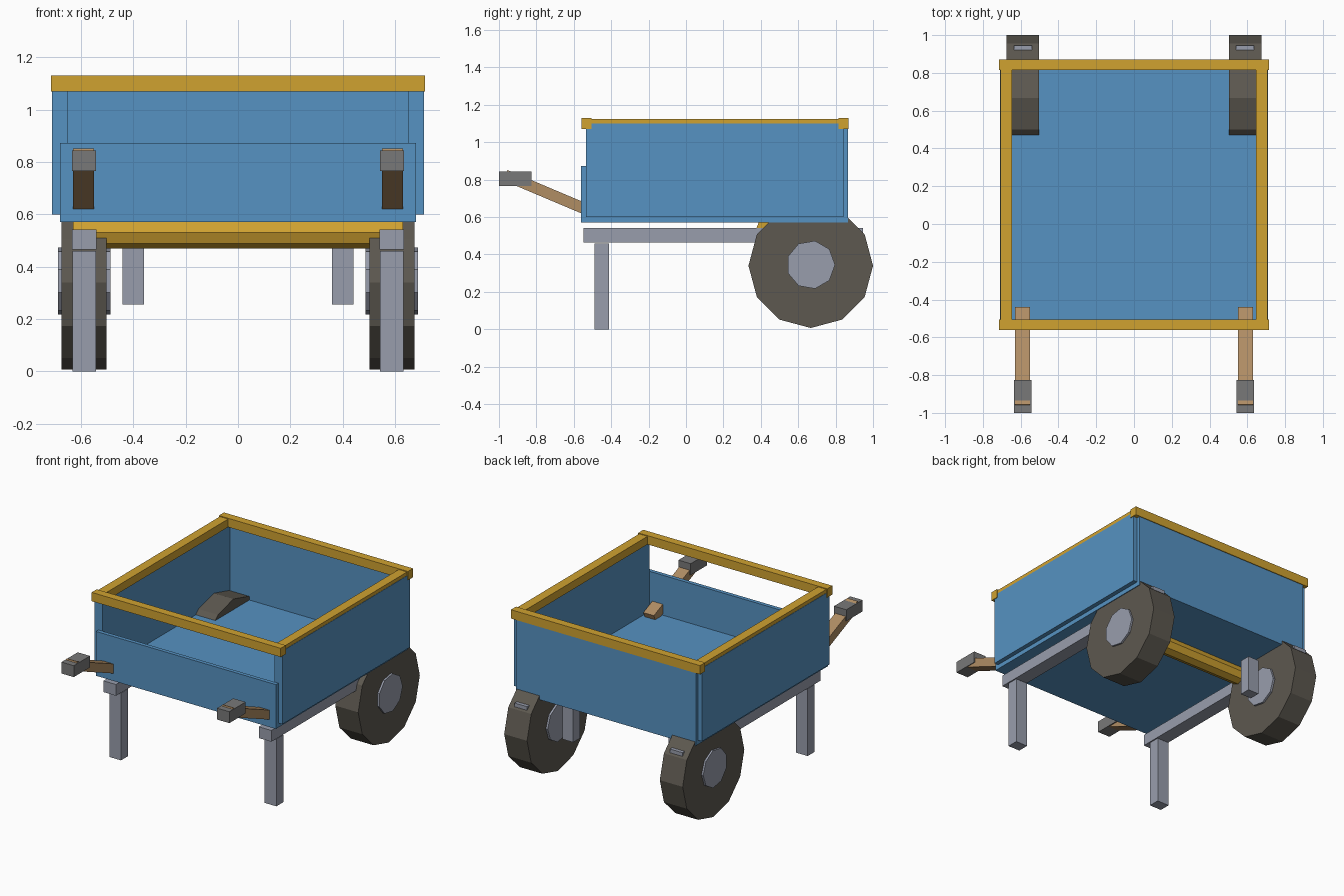
import bpy, math
from mathutils import Matrix

if "Cube" in bpy.data.objects:
    bpy.data.objects.remove(bpy.data.objects["Cube"])


def material(name, rgb):
    m = bpy.data.materials.new(name)
    m.diffuse_color = (*rgb, 1)
    m.use_nodes = True
    m.node_tree.nodes["Principled BSDF"].inputs["Base Color"].default_value = m.diffuse_color
    return m


BLUE = material("blue_paint", (0.093, 0.287, 0.539))
YELLOW = material("yellow_paint", (0.63, 0.36, 0.03))
RUBBER = material("rubber", (0.109, 0.098, 0.08))
WOOD = material("wood", (0.434, 0.266, 0.127))
STEEL = material("steel", (0.314, 0.337, 0.413))
GRIP = material("grip", (0.19, 0.19, 0.19))


def box(name, x, y, z, mat, tilt=0.0):
    """Box from (min, max) ranges, optionally tilted about x through its centre."""
    bpy.ops.mesh.primitive_cube_add(size=1)
    ob = bpy.context.object
    ob.name = name
    size = [r[1] - r[0] for r in (x, y, z)]
    mid = [(r[0] + r[1]) / 2 for r in (x, y, z)]
    ob.data.transform(Matrix.Translation(mid) @ Matrix.Rotation(tilt, 4, 'X')
                      @ Matrix.Diagonal((*size, 1)))
    ob.data.materials.append(mat)
    return ob


def prism(name, x, y, z, radius, sides, mat, turn=0.0):
    """Regular prism along x with one corner pointing to +y (plus turn)."""
    bpy.ops.mesh.primitive_cylinder_add(vertices=sides, radius=radius, depth=x[1] - x[0])
    ob = bpy.context.object
    ob.name = name
    ob.data.transform(Matrix.Translation(((x[0] + x[1]) / 2, y, z))
                      @ Matrix.Rotation(turn, 4, 'X') @ Matrix.Rotation(math.pi / 2, 4, 'Y')
                      )
    ob.data.materials.append(mat)
    return ob


def mirrored(ob):
    """Repeat a right-hand part on the left."""
    ob.modifiers.new("Mirror", 'MIRROR')
    return ob


# Tub: floor, low front board, tall back board, two sides
box("floor", (-0.68, 0.68), (-0.537, 0.842), (0.57, 0.60), BLUE)
box("front_board", (-0.68, 0.68), (-0.562, -0.535), (0.57, 0.873), BLUE)
box("back_board", (-0.68, 0.68), (0.84, 0.865), (0.57, 1.10), BLUE)
mirrored(box("side_board", (0.65, 0.71), (-0.535, 0.842), (0.60, 1.10), BLUE))

# Rim rails around the top
for name, y in (("front_rail", (-0.56, -0.505)), ("back_rail", (0.815, 0.87))):
    box(name, (-0.715, 0.715), y, (1.07, 1.13), YELLOW)
mirrored(box("side_rail", (0.645, 0.708), (-0.51, 0.82), (1.07, 1.125), YELLOW))

# Chassis beams, legs and posts beside the wheels
mirrored(box("chassis_beam", (0.54, 0.635), (-0.547, 0.945), (0.465, 0.542), STEEL))
mirrored(box("front_leg", (0.543, 0.632), (-0.488, -0.412), (0.0, 0.46), STEEL))
mirrored(box("axle_post", (0.36, 0.442), (0.63, 0.705), (0.255, 0.50), STEEL))

# Octagonal cross bar under the floor
prism("cross_bar", (-0.63, 0.63), 0.432, 0.53, 0.06, 8, YELLOW)

# Wheels and hubs
mirrored(prism("wheel", (0.502, 0.675), 0.667, 0.34, 0.333, 12, RUBBER))
hub = prism("hub", (0.488, 0.688), 0.667, 0.345, 0.13, 9, STEEL)
top = max(v.co.y for v in hub.data.vertices)
if top < 0.667 + 0.129:  # keep a hub corner pointing to the rear
    hub.data.transform(Matrix.Translation((0, 0.667, 0.345)) @ Matrix.Rotation(math.pi, 4, 'X')
                       @ Matrix.Translation((0, -0.667, -0.345)))
mirrored(hub)

# Sloping handles with square grips
y0, z0, y1, z1 = -0.966, 0.824, -0.45, 0.606
length = math.hypot(y1 - y0, z1 - z0)
ym, zm = (y0 + y1) / 2, (z0 + z1) / 2
mirrored(box("handle", (0.55, 0.63), (ym - length / 2, ym + length / 2),
             (zm - 0.03, zm + 0.03), WOOD, math.atan2(z1 - z0, y1 - y0)))
mirrored(box("handle_grip", (0.542, 0.635), (-1.0, -0.825), (0.765, 0.843), GRIP))
